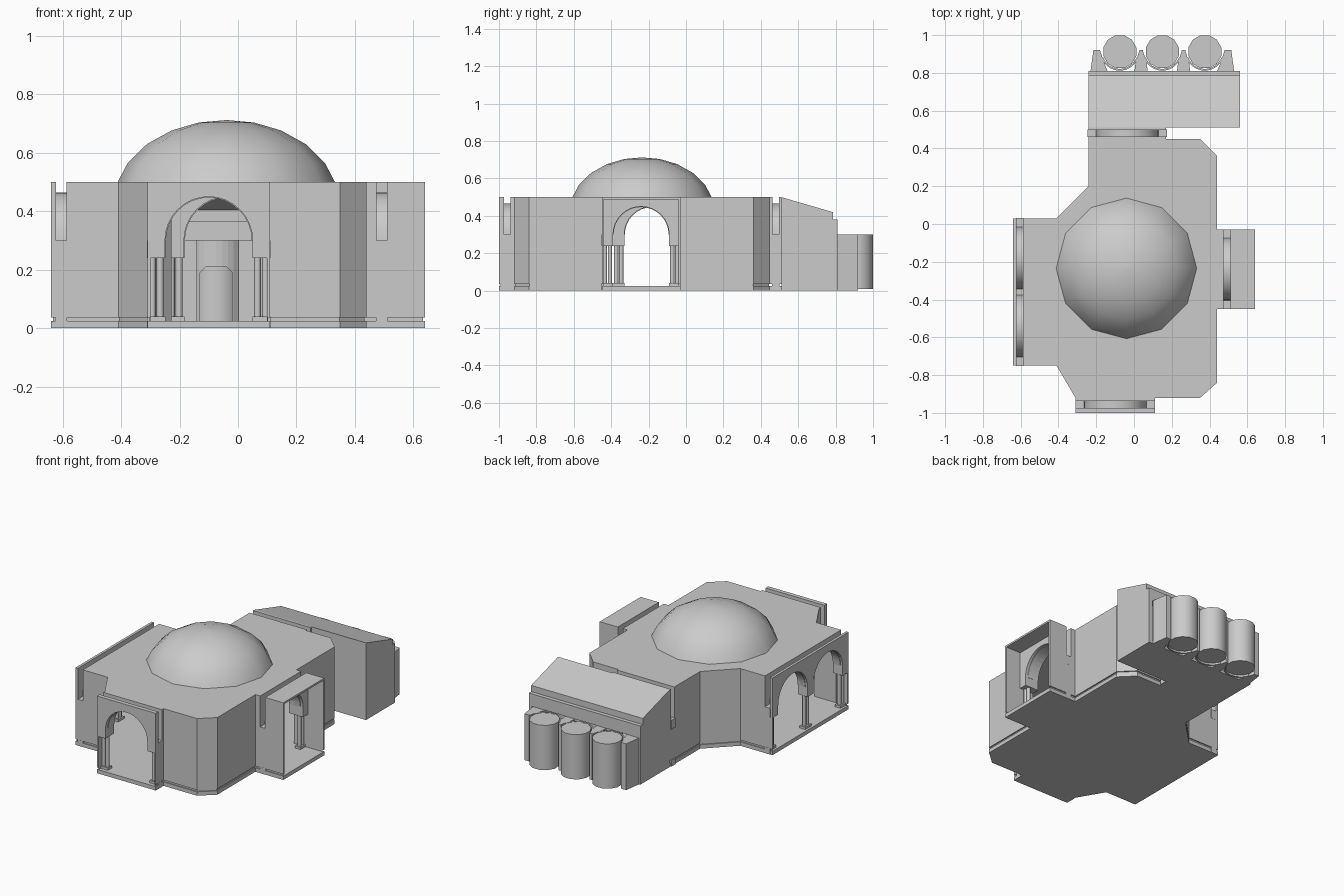
import bpy, bmesh
from math import sin, cos, radians, pi
from mathutils import Vector

if "Cube" in bpy.data.objects:
    bpy.data.objects.remove(bpy.data.objects["Cube"])

stone = bpy.data.materials.new("grey stone")
stone.use_nodes = True
stone.diffuse_color = (0.6, 0.6, 0.6, 1)
bsdf = next(n for n in stone.node_tree.nodes if n.type == 'BSDF_PRINCIPLED')
bsdf.inputs["Base Color"].default_value = stone.diffuse_color
bsdf.inputs["Roughness"].default_value = 0.8


def loft(name, rings, smooth=False, cap_start=True):
    """Skin a stack of closed rings with equal point counts."""
    bm = bmesh.new()
    loops = [[bm.verts.new(p) for p in ring] for ring in rings]
    n = len(loops[0])
    for a, b in zip(loops, loops[1:]):
        for i in range(n):
            j = (i + 1) % n
            bm.faces.new((a[i], a[j], b[j], b[i]))
    if cap_start:
        bm.faces.new(loops[0][::-1])
    bm.faces.new(loops[-1])
    bmesh.ops.recalc_face_normals(bm, faces=bm.faces)
    mesh = bpy.data.meshes.new(name)
    bm.to_mesh(mesh)
    bm.free()
    mesh.materials.append(stone)
    if smooth:
        mesh.shade_smooth()
        mesh.set_sharp_from_angle(angle=radians(50))
    obj = bpy.data.objects.new(name, mesh)
    bpy.context.collection.objects.link(obj)
    return obj


def prism(name, outline, lo, hi, axis='z', smooth=False):
    """Extrude a 2D outline along an axis."""
    place = {'z': lambda u, v, w: (u, v, w),
             'y': lambda u, v, w: (u, w, v),
             'x': lambda u, v, w: (w, u, v)}[axis]
    return loft(name, [[place(u, v, w) for u, v in outline] for w in (lo, hi)], smooth)


def rect(u0, u1, v0, v1):
    return [(u0, v0), (u1, v0), (u1, v1), (u0, v1)]


def arc(cx, cy, r, start, end, steps):
    angles = [radians(start + (end - start) * i / steps) for i in range(steps + 1)]
    return [(cx + r * cos(a), cy + r * sin(a)) for a in angles]


def circle(cx, cy, r, sides, turn=0):
    return arc(cx, cy, r, turn, turn + 360, sides)[:-1]


def band(cx, cy, inner, outer, start, end, steps):
    return arc(cx, cy, outer, start, end, steps) + arc(cx, cy, inner, end, start, steps)


def inset(outline, d):
    """Move a counter-clockwise outline inwards."""
    pts = [Vector(p) for p in outline]
    result = []
    for i, p in enumerate(pts):
        a = (p - pts[i - 1]).normalized()
        b = (pts[(i + 1) % len(pts)] - p).normalized()
        na, nb = Vector((-a.y, a.x)), Vector((-b.y, b.x))
        result.append(p + (na + nb) * d / (1 + na.dot(nb)))
    return result


def cut(cutter, *targets):
    """Subtract the cutter from the targets, then discard it."""
    for target in targets:
        mod = target.modifiers.new("cut", 'BOOLEAN')
        mod.operation, mod.solver, mod.object = 'DIFFERENCE', 'EXACT', cutter
        graph = bpy.context.evaluated_depsgraph_get()
        mesh = bpy.data.meshes.new_from_object(target.evaluated_get(graph))
        target.modifiers.clear()
        target.data = mesh
    bpy.data.objects.remove(cutter)


# Main hall: floor slab, grooved base and outer block
footprint = [(-.31, -1), (.11, -1), (.11, -.92), (.35, -.92), (.44, -.84),
             (.44, -.45), (.64, -.45), (.64, -.03), (.44, -.03), (.44, .36),
             (.35, .45), (.17, .45), (.17, .51), (-.24, .51), (-.24, .2),
             (-.41, .03), (-.64, .03), (-.64, -.75), (-.41, -.75), (-.31, -.92)]
prism("hall_floor", footprint, 0, .025)
groove = inset(footprint, .007)
walls = loft("hall_walls", [[(x, y, z) for x, y in ring] for ring, z in
             ((groove, .02), (groove, .036), (footprint, .037), (footprint, .5))])

# Hollow room, dome hole and the open side porch
room = [(-.30, -.91), (.345, -.91), (.43, -.83), (.43, .355), (.345, .44), (-.228, .44),
        (-.228, .195), (-.405, .018), (-.57, .018), (-.57, -.738), (-.405, -.738)]
cut(prism("room_cutter", room, .01, .488), walls)
cut(prism("dome_cutter", circle(-.04, -.235, .35, 12), .45, .55), walls)
cut(prism("porch_cutter", rect(-.44, -.04, .01, .488), .53, .66, 'x'), walls)

# Rear annex with sloping roof
annex = prism("rear_annex", [(.51, 0), (.81, 0), (.81, .38), (.785, .38), (.785, .42), (.51, .5)],
              -.24, .56, 'x')
cut(prism("annex_cutter", [(.53, .02), (.8, .02), (.8, .365), (.77, .365), (.77, .405), (.53, .478)],
          -.225, .545, 'x'), annex)
cut(prism("annex_back_cutter", rect(-.215, .535, .02, .3), .79, .83, 'y'), annex)

# Arcades: arched openings with a slot holding the ring, imposts and columns
# name, extrusion axis, arch centres, slot centre, cutter start and end
arcades = [("front", 'y', [-.10], -.955, -1.02, -.90),
           ("back", 'y', [-.035], .48, .43, .54),
           ("right", 'x', [-.24], .492, .42, .54),
           ("left", 'x', [-.18, -.54], -.605, -.66, -.56)]
for name, axis, centres, mid, lo, hi in arcades:
    for c in centres:
        opening = ([(c - .15, .24), (c - .2, .24), (c - .2, .01), (c + .2, .01),
                    (c + .2, .24), (c + .15, .24)] + arc(c, .3, .15, 0, 180, 16))
        targets = [walls, annex] if name == "back" else [walls]
        cut(prism("arch_cutter", opening, lo, hi, axis), *targets)
        cut(prism("slot_cutter", rect(c - .23, c + .23, .24, .6), mid - .018, mid + .018, axis), walls)
        prism(name + "_arch_ring", band(c, .3, .147, .165, 0, 180, 16),
              mid - .02, mid + .02, axis, smooth=True)
    for p in sorted({round(c + s * .18, 3) for c in centres for s in (-1, 1)}):
        prism(name + "_impost", rect(p - .031, p + .031, .24, .3), mid - .02, mid + .02, axis)
        prism(name + "_column_base", rect(p - .031, p + .031, 0, .04), mid - .02, mid + .02, axis)
        for s in (-1, 1):
            q = p + s * .0135
            x, y = (q, mid) if axis == 'y' else (mid, q)
            prism(name + "_column", circle(x, y, .012, 10), .04, .24, smooth=True)

# Dome
dome_profile = [(.372, .5), (.338, .565), (.272, .63), (.187, .677), (.095, .704), (.006, .712)]
loft("dome", [[(x, y, z) for x, y in circle(-.04, -.235, r, 12)] for r, z in dome_profile],
     smooth=True, cap_start=False)

# Three round chambers, each with a curved screen and doorway
for c in (-.075, .15, .375):
    prism("chamber", circle(c, .912, .09, 12, 15), .01, .3, smooth=True)
    screen = prism("chamber_screen", band(c, .915, .094, .103, 200, 340, 12), 0, .3)
    door = [(c - .055, .02), (c + .055, .02), (c + .055, .19),
            (c + .035, .21), (c - .035, .21), (c - .055, .19)]
    cut(prism("door_cutter", door, .79, .86, 'y'), screen)

# Buttresses between and beside the chambers
end = [(-.23, .81), (-.215, .92), (-.18, .92), (-.157, .85), (-.14, .81)]
prism("end_buttress", end, 0, .3)
prism("end_buttress", [(.3 - x, y) for x, y in end], 0, .3)
for c in (.0375, .2625):
    half = [(.035, .81), (.03, .85), (.009, .92)]
    prism("middle_buttress", [(c + x, y) for x, y in half] +
          [(c - x, y) for x, y in reversed(half)], 0, .3)
